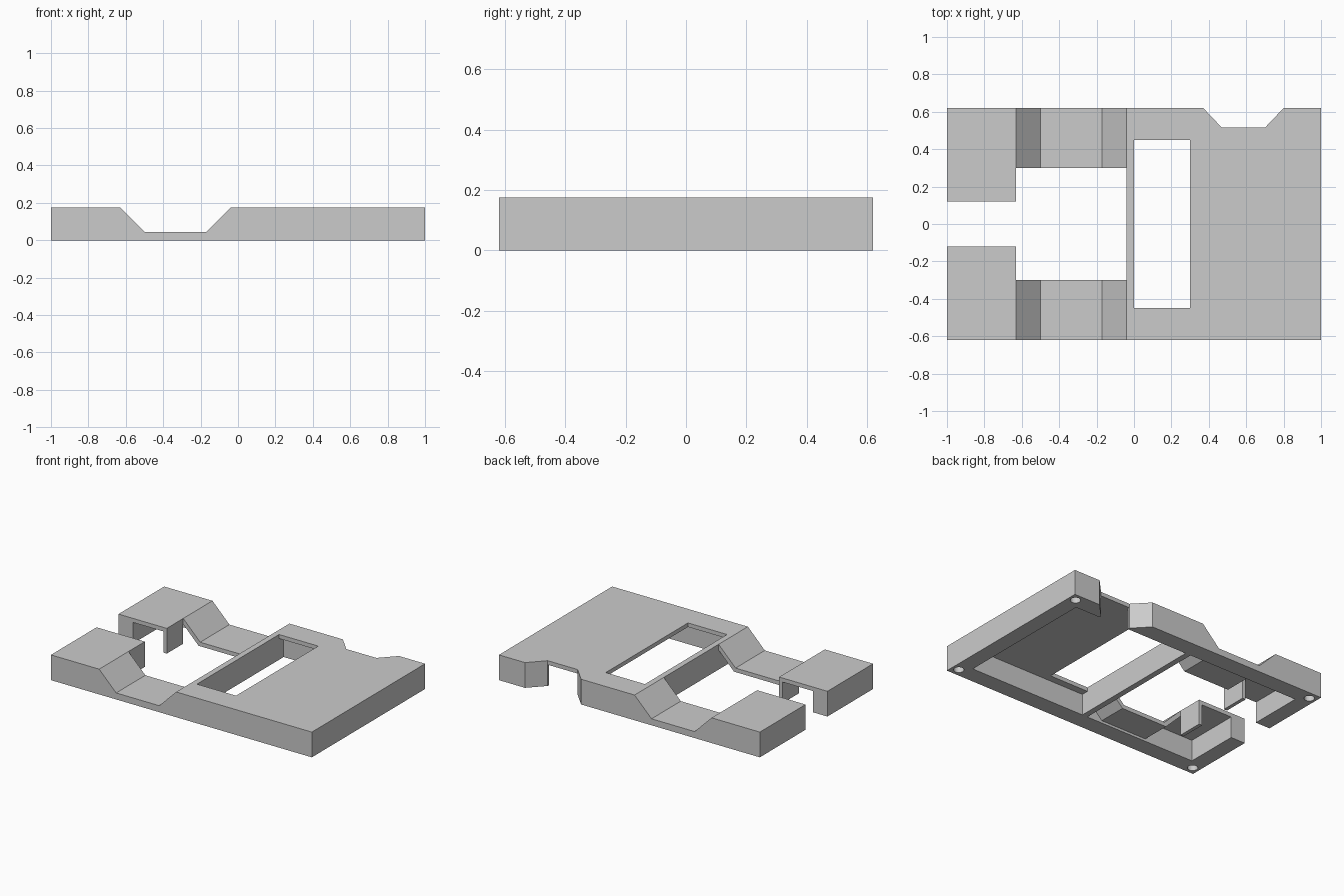
import bpy, bmesh
from mathutils import Vector

if "Cube" in bpy.data.objects:
    bpy.data.objects.remove(bpy.data.objects["Cube"])

grey = bpy.data.materials.new("plain_grey")
grey.use_nodes = True
colour = (0.6, 0.6, 0.6, 1)
grey.diffuse_color = colour
grey.node_tree.nodes["Principled BSDF"].inputs["Base Color"].default_value = colour


def prism(name, base, along):
    """Extrude a flat outline along a vector."""
    bm = bmesh.new()
    face = bm.faces.new([bm.verts.new(p) for p in base])
    grown = bmesh.ops.extrude_face_region(bm, geom=[face])["geom"]
    verts = [v for v in grown if isinstance(v, bmesh.types.BMVert)]
    bmesh.ops.translate(bm, verts=verts, vec=Vector(along))
    bmesh.ops.recalc_face_normals(bm, faces=bm.faces)
    mesh = bpy.data.meshes.new(name)
    bm.to_mesh(mesh)
    bm.free()
    mesh.materials.append(grey)
    obj = bpy.data.objects.new(name, mesh)
    bpy.context.collection.objects.link(obj)
    return obj


def box(name, x0, x1, y0, y1, z0, z1):
    base = [(x0, y0, z0), (x1, y0, z0), (x1, y1, z0), (x0, y1, z0)]
    return prism(name, base, (0, 0, z1 - z0))


def side_prism(name, profile, half):
    return prism(name, [(x, -half, z) for x, z in profile], (0, 2 * half, 0))


def cut(target, cutter):
    mod = target.modifiers.new(cutter.name, "BOOLEAN")
    mod.operation = "DIFFERENCE"
    mod.solver = "EXACT"
    mod.object = cutter
    bpy.context.view_layer.objects.active = target
    bpy.ops.object.modifier_apply(modifier=mod.name)
    bpy.data.objects.remove(cutter)


W, H = 0.62, 0.175     # half depth, height
ROOF = 0.147           # underside of the top plate

# Body outline with the notched back edge and the open slot on the right end
half_slot = [(-1, 0.12), (-0.63, 0.12), (-0.63, 0.3), (-0.04, 0.3)]
outline = [(-1, -W), (1, -W), (1, W), (0.8, W), (0.7, 0.515),
           (0.47, 0.515), (0.37, W), (-1, W)]
outline += half_slot + [(x, -y) for x, y in reversed(half_slot)]
body = prism("body_shell", [(x, y, 0) for x, y in outline], (0, 0, H))

# Lowered channel across the top
cut(body, side_prism("channel", [(-0.655, 0.2), (-0.5, 0.045),
                                 (-0.17, 0.045), (-0.015, 0.2)], 1))

# Hollow underside following the channel
cut(body, side_prism("hollow", [(-0.89, -0.1), (-0.89, ROOF), (-0.642, ROOF),
                                (-0.512, 0.017), (-0.158, 0.017),
                                (-0.028, ROOF), (0.89, ROOF), (0.89, -0.1)], 0.5))

# Open gap under the notch and window through the plate
cut(body, box("notch_gap", 0.47, 0.7, 0.45, 0.53, -0.1, ROOF))
cut(body, box("window", 0, 0.3, -0.45, 0.45, 0.05, 0.3))

# Screw holes in the corners
for sx in (-1, 1):
    for sy in (-1, 1):
        bpy.ops.mesh.primitive_cylinder_add(vertices=24, radius=0.033, depth=0.2,
                                            location=(sx * 0.95, sy * 0.565, 0))
        hole = bpy.context.object
        hole.name = "screw_hole"
        cut(body, hole)

# Cross bar and the thin walls closing the arm ends
box("cross_bar", -0.04, 0, -0.505, 0.505, 0, 0.16)
for side, s in (("front", -1), ("back", 1)):
    lo, hi = sorted((s * 0.12, s * 0.3))
    box(side + "_arm_wall", -0.655, -0.63, lo, hi, 0, 0.16)
